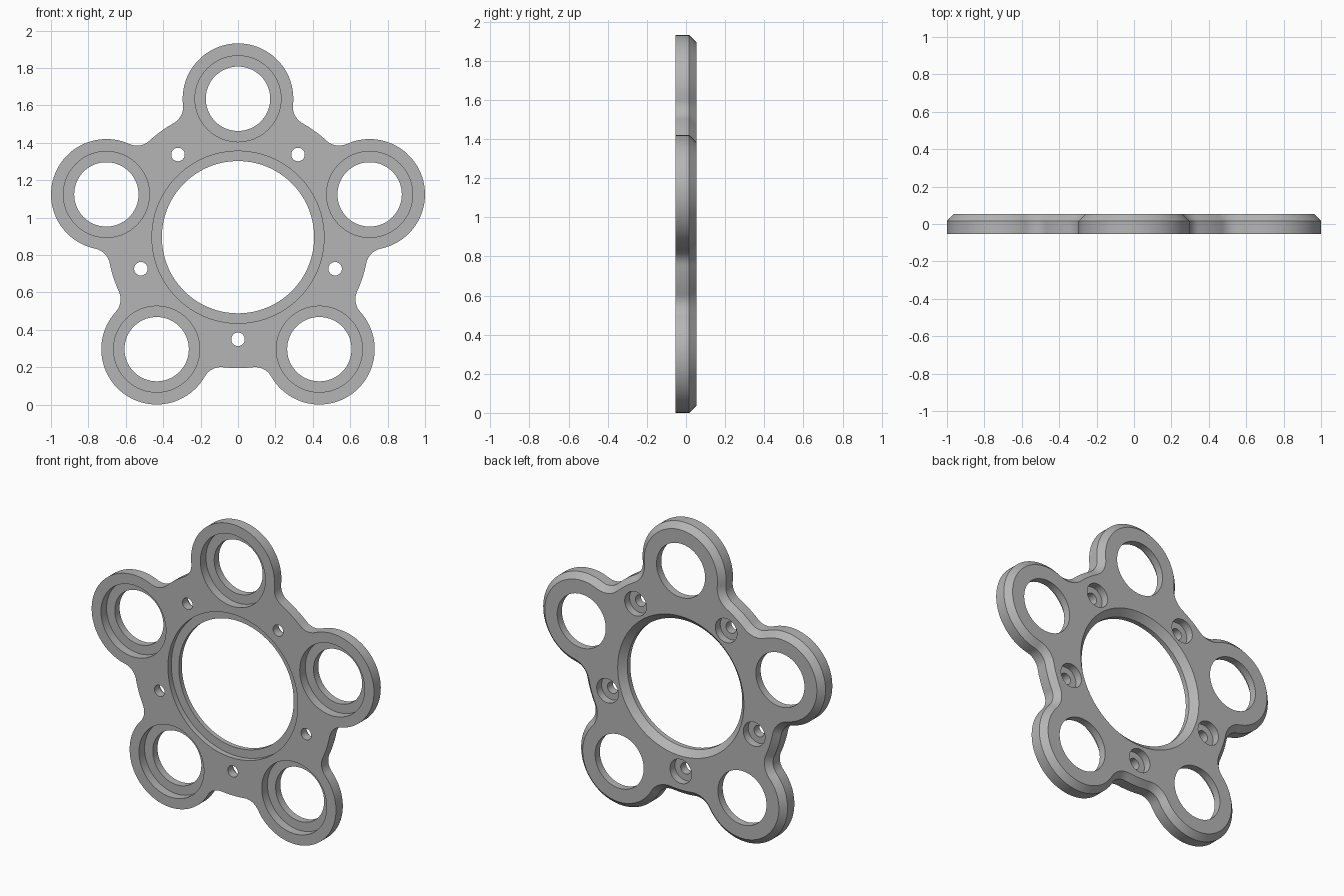
import bpy, bmesh
from math import sin, cos, pi, atan2, acos, sqrt, radians

if "Cube" in bpy.data.objects:
    bpy.data.objects.remove(bpy.data.objects["Cube"])

CENTRE_Z = 0.895
FRONT, BACK = -0.0525, 0.0525
CHAMFER = 0.036
HUB, ARM, LOBE, FILLET = 0.70, 0.74, 0.296, 0.10
STEP = 2 * pi / 5
OUT = 0.05  # cutter overshoot


def polar(r, t, centre=(0, 0)):
    return centre[0] + r * cos(t), centre[1] + r * sin(t)


def arc(centre, r, start, end, n):
    """Arc points, leaving out the last one."""
    return [polar(r, start + (end - start) * i / n, centre) for i in range(n)]


def outline(inset):
    """Five lobes blended into a round hub, offset inwards."""
    far = HUB + FILLET
    a = acos((far**2 + ARM**2 - (LOBE + FILLET)**2) / (2 * far * ARM))
    b = atan2(far * sin(a), far * cos(a) - ARM)
    points = []
    for k in range(5):
        p = pi / 2 + k * STEP
        q = p + STEP
        points += arc(polar(ARM, p), LOBE - inset, p - b, p + b, 48)
        points += arc(polar(far, p + a), FILLET + inset, p + b + pi, p + a + pi, 12)
        points += arc((0, 0), HUB - inset, p + a, q - a, 8)
        points += arc(polar(far, q - a), FILLET + inset, q - a + pi, q - b + pi, 12)
    return points


def loft(bm, sections):
    """Closed solid through (points, y) sections of equal length."""
    rings = [[bm.verts.new((x, y, z + CENTRE_Z)) for x, z in pts] for pts, y in sections]
    for r0, r1 in zip(rings, rings[1:]):
        for i in range(len(r0)):
            j = (i + 1) % len(r0)
            bm.faces.new((r0[i], r0[j], r1[j], r1[i]))
    bm.faces.new(rings[0])
    bm.faces.new(rings[-1])


def turned(bm, centre, profile, sides):
    """Round solid along y from (radius, y) steps."""
    loft(bm, [(arc(centre, r, 0, 2 * pi, sides), y) for r, y in profile])


def finish(bm, name):
    bmesh.ops.recalc_face_normals(bm, faces=bm.faces)
    mesh = bpy.data.meshes.new(name)
    bm.to_mesh(mesh)
    bm.free()
    obj = bpy.data.objects.new(name, mesh)
    bpy.context.collection.objects.link(obj)
    return obj


# Plate with a chamfered back rim
bm = bmesh.new()
loft(bm, [(outline(0), FRONT), (outline(0), BACK - CHAMFER), (outline(CHAMFER), BACK)])
plate = finish(bm, "five_lobed_plate")

# Cutters for all holes
bm = bmesh.new()

# Central bore: front step, chamfered back
bore, seat = 0.407, FRONT + 0.035
turned(bm, (0, 0), [(0.46, FRONT - OUT), (0.46, seat), (bore, seat),
                    (bore, BACK - 0.04), (bore + 0.04 + OUT, BACK + OUT)], 128)

for k in range(5):
    # Lobe bearing seats, stepped from the front
    t = pi / 2 + k * STEP
    seat = FRONT + 0.057
    turned(bm, polar(ARM, t), [(0.23, FRONT - OUT), (0.23, seat),
                               (0.172, seat), (0.172, BACK + OUT)], 72)
    # Screw holes, counterbored from the back
    seat = BACK - 0.05
    turned(bm, polar(0.546, t + STEP / 2), [(0.036, FRONT - OUT), (0.036, seat),
                                            (0.077, seat), (0.077, BACK + OUT)], 36)
cutter = finish(bm, "hole_cutters")
cutter.hide_render = True

# Cut, then drop the cutter
cut = plate.modifiers.new("holes", 'BOOLEAN')
cut.operation = 'DIFFERENCE'
cut.solver = 'EXACT'
cut.object = cutter
bpy.context.view_layer.objects.active = plate
plate.select_set(True)
bpy.ops.object.modifier_apply(modifier=cut.name)
bpy.data.objects.remove(cutter)

# Plain grey metal
grey = bpy.data.materials.new("grey")
grey.use_nodes = True
colour = (0.46, 0.46, 0.46, 1)
grey.diffuse_color = colour
grey.node_tree.nodes["Principled BSDF"].inputs["Base Color"].default_value = colour
plate.data.materials.clear()
plate.data.materials.append(grey)

bpy.ops.object.shade_smooth_by_angle(angle=radians(30))
